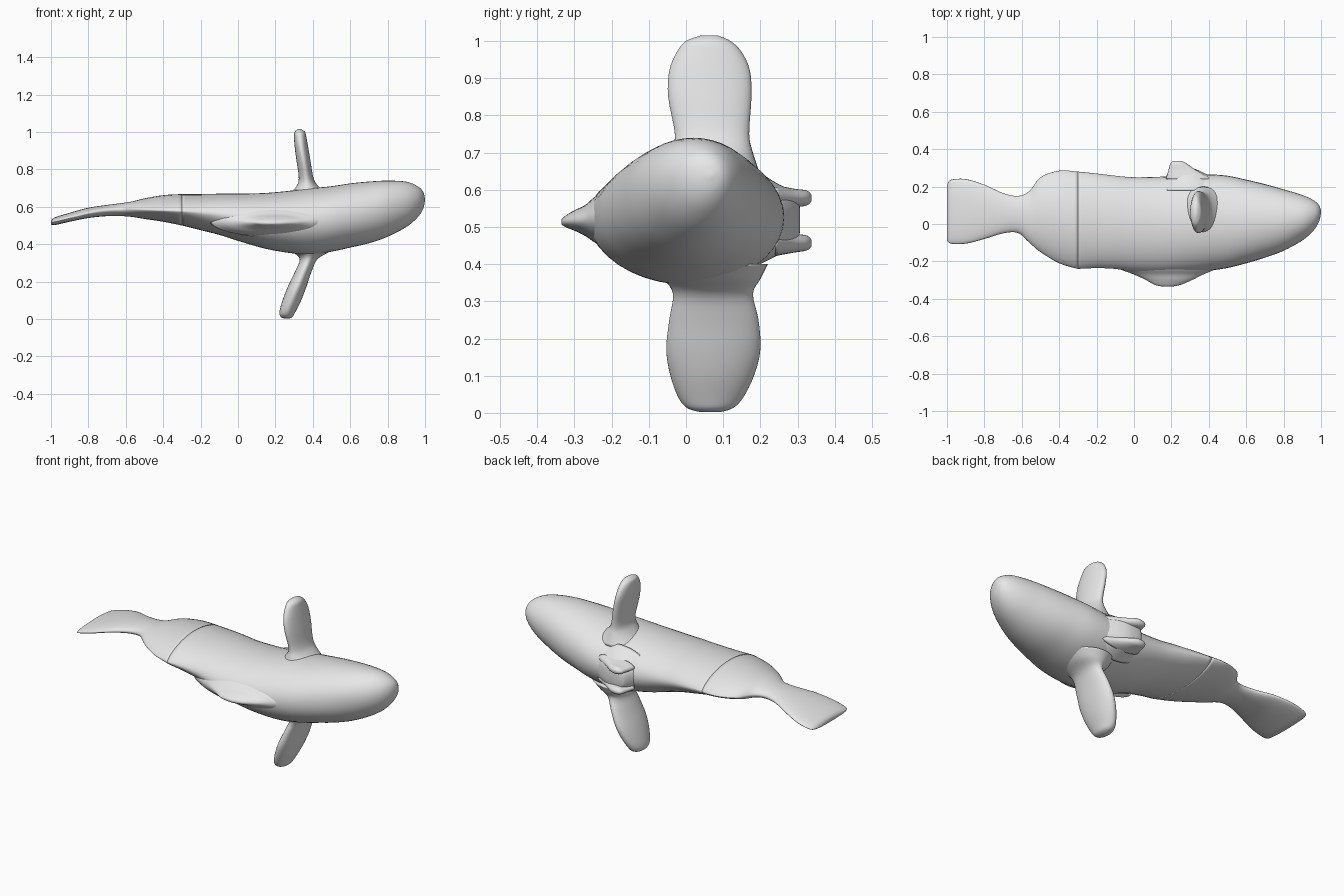
import bpy, bmesh, math

cube = bpy.data.objects.get("Cube")
if cube:
    bpy.data.objects.remove(cube, do_unlink=True)

grey = bpy.data.materials.new("plain_grey")
grey.use_nodes = True
grey.diffuse_color = (0.8, 0.8, 0.8, 1)
grey.node_tree.nodes["Principled BSDF"].inputs["Base Color"].default_value = (0.8, 0.8, 0.8, 1)


def smooth_rows(rows, steps):
    """Catmull-Rom interpolation between section rows."""
    out = []
    for i in range(len(rows) - 1):
        p0, p1 = rows[max(i - 1, 0)], rows[i]
        p2, p3 = rows[i + 1], rows[min(i + 2, len(rows) - 1)]
        for s in range(steps):
            u = s / steps
            out.append([0.5 * (2 * b + (c - a) * u + (2 * a - 5 * b + 4 * c - d) * u * u
                               + (3 * b - a - 3 * c + d) * u ** 3)
                        for a, b, c, d in zip(p0, p1, p2, p3)])
    out.append(list(rows[-1]))
    return out


def loft(name, axes, rows, steps=4, n=40):
    """Row: position, width low/high, thickness low/mid/high, edge sharpness."""
    bm = bmesh.new()
    rings = []
    for t, a0, a1, b0, bmid, b1, p in smooth_rows(rows, steps):
        ring = []
        for k in range(n):
            ang = 2 * math.pi * k / n
            s = math.sin(ang)
            a = (a0 + a1) / 2 + (a1 - a0) / 2 * math.cos(ang)
            b = bmid + (b1 - bmid if s > 0 else b0 - bmid) * abs(s) ** p
            co = dict(zip(axes, (t, a, b)))
            ring.append(bm.verts.new((co["x"], co["y"], co["z"])))
        rings.append(ring)
    for r, q in zip(rings, rings[1:]):
        for k in range(n):
            j = (k + 1) % n
            bm.faces.new((r[k], r[j], q[j], q[k]))
    bm.faces.new(rings[0])
    bm.faces.new(rings[-1])
    bmesh.ops.recalc_face_normals(bm, faces=bm.faces)
    mesh = bpy.data.meshes.new(name)
    bm.to_mesh(mesh)
    bm.free()
    mesh.materials.append(grey)
    for f in mesh.polygons:
        f.use_smooth = True
    obj = bpy.data.objects.new(name, mesh)
    bpy.context.collection.objects.link(obj)
    return obj


# Tail half of the body: flat fluke, narrow stalk, thin-edged flanks
loft("tail", "xyz", [
    (-1.0, -0.085, 0.205, 0.505, 0.515, 0.525, 1),
    (-0.98, -0.105, 0.236, 0.502, 0.52, 0.543, 1),
    (-0.9, -0.105, 0.24, 0.52, 0.54, 0.568, 1),
    (-0.8, -0.08, 0.21, 0.54, 0.565, 0.595, 1),
    (-0.7, -0.05, 0.165, 0.55, 0.58, 0.61, 1),
    (-0.62, -0.048, 0.15, 0.55, 0.585, 0.62, 1),
    (-0.56, -0.1, 0.175, 0.545, 0.585, 0.63, 1.2),
    (-0.5, -0.15, 0.25, 0.535, 0.583, 0.645, 1.4),
    (-0.4, -0.21, 0.285, 0.52, 0.58, 0.662, 1.5),
    (-0.3, -0.24, 0.28, 0.5, 0.577, 0.668, 1.4),
])

# Front half of the body, rounding off at the nose
loft("body", "xyz", [
    (-0.3, -0.24, 0.28, 0.5, 0.577, 0.668, 1.4),
    (-0.2, -0.236, 0.27, 0.475, 0.57, 0.668, 1.25),
    (-0.1, -0.24, 0.258, 0.45, 0.56, 0.67, 1.15),
    (0.0, -0.255, 0.25, 0.418, 0.545, 0.67, 1.1),
    (0.15, -0.265, 0.253, 0.375, 0.525, 0.674, 1),
    (0.3, -0.26, 0.262, 0.35, 0.52, 0.688, 1),
    (0.4, -0.25, 0.265, 0.345, 0.525, 0.7, 1),
    (0.5, -0.235, 0.258, 0.36, 0.535, 0.71, 0.95),
    (0.6, -0.21, 0.237, 0.382, 0.55, 0.725, 0.95),
    (0.7, -0.18, 0.213, 0.405, 0.57, 0.735, 0.95),
    (0.8, -0.143, 0.185, 0.44, 0.595, 0.74, 0.95),
    (0.9, -0.088, 0.155, 0.492, 0.615, 0.734, 1),
    (0.96, -0.035, 0.127, 0.543, 0.63, 0.71, 1),
    (0.99, 0.015, 0.1, 0.59, 0.637, 0.68, 1),
    (1.0, 0.06, 0.07, 0.634, 0.638, 0.642, 1),
])

# Paddle fins, flared where they meet the body
loft("upper_fin", "zyx", [
    (0.64, -0.06, 0.2, 0.25, 0.37, 0.51, 1),
    (0.7, -0.04, 0.18, 0.305, 0.37, 0.44, 1),
    (0.75, -0.03, 0.17, 0.325, 0.365, 0.405, 1),
    (0.85, -0.048, 0.176, 0.312, 0.35, 0.387, 1),
    (0.92, -0.045, 0.172, 0.303, 0.338, 0.375, 1),
    (0.97, -0.025, 0.15, 0.3, 0.332, 0.366, 1),
    (1.0, 0.0, 0.12, 0.303, 0.33, 0.358, 1),
    (1.015, 0.04, 0.085, 0.32, 0.33, 0.338, 1),
])
loft("lower_fin", "zyx", [
    (0.002, 0.04, 0.09, 0.25, 0.26, 0.272, 1),
    (0.012, 0.005, 0.125, 0.228, 0.26, 0.292, 1),
    (0.04, -0.02, 0.153, 0.222, 0.265, 0.308, 1),
    (0.1, -0.042, 0.183, 0.238, 0.287, 0.338, 1),
    (0.17, -0.053, 0.2, 0.265, 0.315, 0.365, 1),
    (0.25, -0.045, 0.195, 0.303, 0.348, 0.392, 1),
    (0.32, -0.035, 0.18, 0.33, 0.377, 0.425, 1),
    (0.36, -0.06, 0.2, 0.29, 0.385, 0.49, 1),
    (0.4, -0.09, 0.22, 0.25, 0.39, 0.54, 1),
])

# Low ridge fin along the front edge
loft("ridge_fin", "yxz", [
    (-0.335, 0.155, 0.2, 0.508, 0.514, 0.52, 1),
    (-0.325, 0.11, 0.25, 0.5, 0.515, 0.53, 1),
    (-0.3, 0.065, 0.31, 0.49, 0.517, 0.545, 1),
    (-0.27, 0.0, 0.37, 0.475, 0.52, 0.56, 1),
    (-0.24, -0.08, 0.44, 0.455, 0.525, 0.585, 1),
    (-0.2, -0.15, 0.5, 0.44, 0.525, 0.6, 1),
])

# Forked stub on the rear edge: a shared root and two lobes
loft("forked_fin_root", "yxz", [
    (0.18, 0.1, 0.5, 0.39, 0.525, 0.66, 1),
    (0.24, 0.16, 0.43, 0.42, 0.52, 0.62, 0.9),
    (0.28, 0.185, 0.36, 0.44, 0.52, 0.6, 0.8),
    (0.3, 0.2, 0.31, 0.46, 0.52, 0.58, 0.8),
    (0.307, 0.22, 0.28, 0.49, 0.52, 0.55, 1),
])
for side, z in (("upper", 0.578), ("lower", 0.457)):
    loft("forked_fin_" + side + "_lobe", "yxz", [
        (0.24, 0.17, 0.42, z - 0.035, z, z + 0.035, 1),
        (0.29, 0.185, 0.33, z - 0.026, z, z + 0.025, 1),
        (0.325, 0.195, 0.28, z - 0.02, z, z + 0.02, 1),
        (0.338, 0.215, 0.25, z - 0.008, z, z + 0.008, 1),
    ], n=24)
